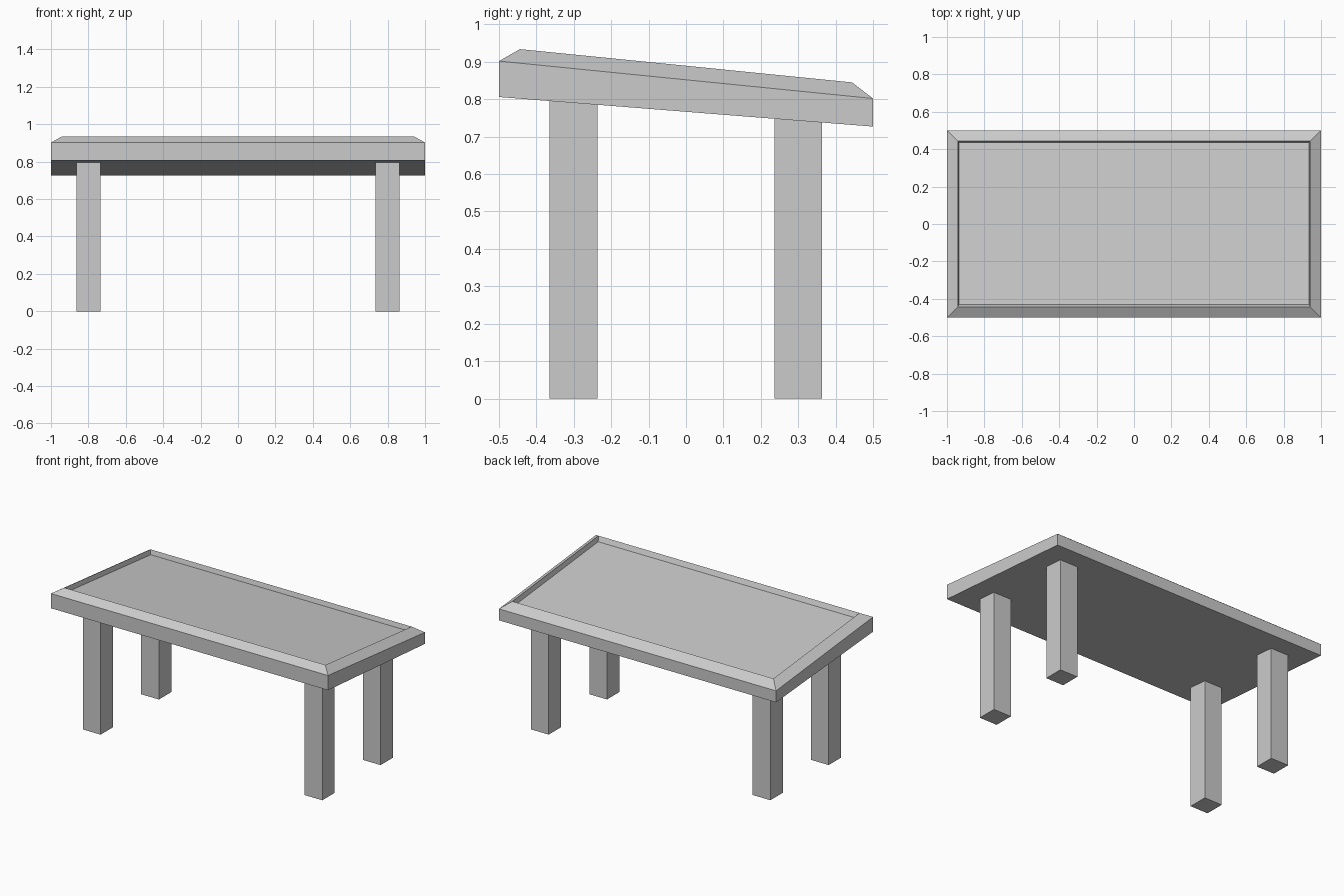
import bpy, bmesh

if "Cube" in bpy.data.objects:
    bpy.data.objects.remove(bpy.data.objects["Cube"])


def make_object(name, bm):
    bmesh.ops.recalc_face_normals(bm, faces=bm.faces)
    mesh = bpy.data.meshes.new(name)
    bm.to_mesh(mesh)
    bm.free()
    obj = bpy.data.objects.new(name, mesh)
    bpy.context.collection.objects.link(obj)
    return obj


def loft(name, rings):
    """Stack rectangles (x0, x1, y0, y1, z at y0, z at y1), capped at both ends."""
    bm = bmesh.new()
    loops = []
    for x0, x1, y0, y1, za, zb in rings:
        corners = ((x0, y0, za), (x1, y0, za), (x1, y1, zb), (x0, y1, zb))
        loops.append([bm.verts.new(c) for c in corners])
    for a, b in zip(loops, loops[1:]):
        for i in range(4):
            j = (i + 1) % 4
            bm.faces.new((a[i], a[j], b[j], b[i]))
    bm.faces.new(loops[0])
    bm.faces.new(loops[-1])
    return make_object(name, bm)


def underside(y):
    return 0.7665 - 0.079 * y


# Sloping top with bevelled rim and recessed panel
loft("table_top", [
    (-1, 1, -0.5, 0.5, underside(-0.5), underside(0.5)),
    (-1, 1, -0.5, 0.5, 0.902, 0.802),
    (-0.942, 0.942, -0.444, 0.444, 0.934, 0.845),
    (-0.935, 0.935, -0.430, 0.436, 0.902, 0.815),
])

# Four square legs, cut to the slope of the top
HALF = 0.064
for side, x in (("left", -0.8), ("right", 0.8)):
    for end, y in (("front", -0.301), ("back", 0.3)):
        box = (x - HALF, x + HALF, y - HALF, y + HALF)
        loft(f"{end}_{side}_leg", [
            box + (0, 0),
            box + (underside(y - HALF), underside(y + HALF)),
        ])
